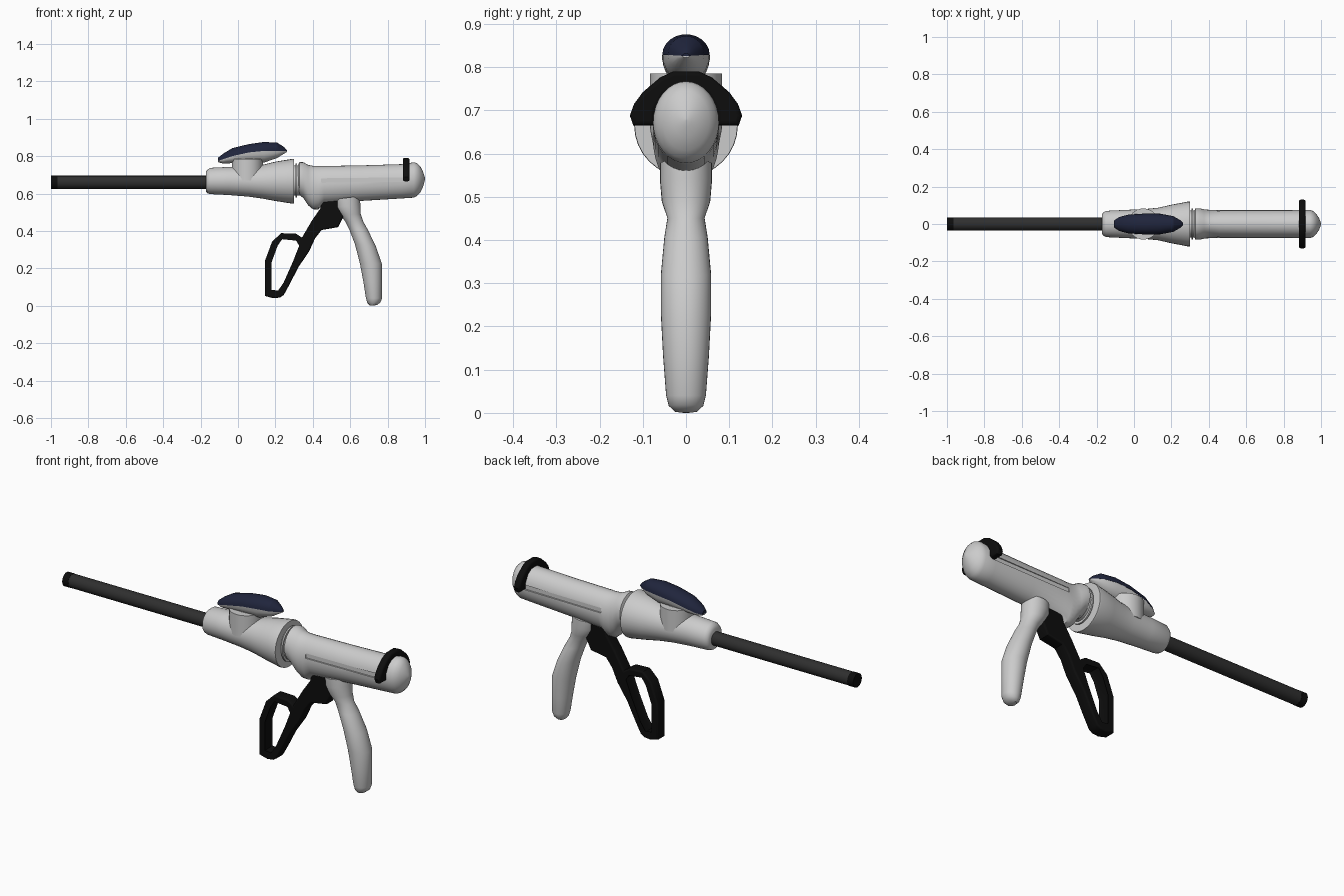
import bpy, bmesh, math
from mathutils import Vector, Matrix

if "Cube" in bpy.data.objects:
    bpy.data.objects.remove(bpy.data.objects["Cube"])


def material(name, rgb):
    m = bpy.data.materials.new(name)
    m.diffuse_color = (*rgb, 1)
    m.use_nodes = True
    m.node_tree.nodes["Principled BSDF"].inputs["Base Color"].default_value = m.diffuse_color
    return m


BLACK = material("black_plastic", (0.004, 0.004, 0.004))
CHARCOAL = material("charcoal_tube", (0.028, 0.028, 0.028))
NAVY = material("navy_plastic", (0.014, 0.018, 0.045))


def smooth(ob, mat=None, angle=35):
    bpy.ops.object.select_all(action='DESELECT')
    bpy.context.view_layer.objects.active = ob
    ob.select_set(True)
    if mat:
        ob.data.materials.clear()
        ob.data.materials.append(mat)
    bpy.ops.object.shade_smooth_by_angle(angle=math.radians(angle))
    return ob


def loft(name, sections, n=32, half=False, mat=None, angle=35):
    """Sections are (x1, z1, x2, z2, half width): an ellipse spanning two
    points of the side outline, or half an ellipse standing on the first."""
    bm = bmesh.new()
    rings = []
    for x1, z1, x2, z2, w in sections:
        p, q = Vector((x1, 0, z1)), Vector((x2, 0, z2))
        c, u = (p, q - p) if half else ((p + q) / 2, (q - p) / 2)
        arc = [math.pi * i / (n - 1) if half else 2 * math.pi * i / n for i in range(n)]
        rings.append([bm.verts.new(c + u * math.sin(a) + Vector((0, w * math.cos(a), 0)))
                      for a in arc])
    for a, b in zip(rings, rings[1:]):
        for i in range(n):
            j = (i + 1) % n
            bm.faces.new((a[i], a[j], b[j], b[i]))
    bm.faces.new(rings[0])
    bm.faces.new(rings[-1])
    bmesh.ops.recalc_face_normals(bm, faces=bm.faces)
    me = bpy.data.meshes.new(name)
    bm.to_mesh(me)
    bm.free()
    ob = bpy.data.objects.new(name, me)
    bpy.context.collection.objects.link(ob)
    return smooth(ob, mat, angle)


def cylinder(name, r, depth, loc, along_x=True, mat=None):
    bpy.ops.mesh.primitive_cylinder_add(vertices=32, radius=r, depth=depth, location=loc,
                                        rotation=(0, math.pi / 2 if along_x else 0, 0))
    bpy.context.object.name = name
    return smooth(bpy.context.object, mat)


def plate(name, outlines, half_thick, bevel, rotation, location, mat):
    """Flat outline (later outlines are holes) with rounded edges."""
    cu = bpy.data.curves.new(name, 'CURVE')
    cu.dimensions, cu.fill_mode = '2D', 'BOTH'
    cu.extrude, cu.bevel_depth, cu.offset = half_thick - bevel, bevel, -bevel
    cu.bevel_resolution = 2
    for pts in outlines:
        s = cu.splines.new('POLY')
        s.points.add(len(pts) - 1)
        for sp, (x, y) in zip(s.points, pts):
            sp.co = (x, y, 0, 1)
        s.use_cyclic_u = True
    ob = bpy.data.objects.new(name, cu)
    ob.rotation_euler, ob.location = rotation, location
    bpy.context.collection.objects.link(ob)
    bpy.ops.object.select_all(action='DESELECT')
    bpy.context.view_layer.objects.active = ob
    ob.select_set(True)
    bpy.ops.object.convert(target='MESH')
    return smooth(bpy.context.object, mat)


# Shaft and tip
cylinder("shaft", 0.035, 0.84, (-0.545, 0, 0.66), mat=CHARCOAL)
cylinder("shaft_tip", 0.036, 0.035, (-0.9825, 0, 0.66), mat=BLACK)

# Front housing flaring towards the joint: x, bottom, top, half width
front = [(-0.172, 0.612, 0.712, 0.05), (-0.165, 0.602, 0.726, 0.062), (-0.15, 0.597, 0.737, 0.07),
         (-0.05, 0.592, 0.742, 0.075), (0.06, 0.583, 0.745, 0.08), (0.13, 0.573, 0.753, 0.087),
         (0.2, 0.56, 0.77, 0.103), (0.29, 0.546, 0.785, 0.12), (0.3, 0.547, 0.784, 0.119)]
loft("front_housing", [(x, b, x, t, w) for x, b, t, w in front])

# Joint between housings
loft("joint_neck", [(x, 0.59, x, 0.75, 0.072) for x in (0.28, 0.34)])
loft("joint_ring", [(x, 0.578, x, 0.76, 0.082) for x in (0.308, 0.316)])

# Rear housing with belly bulge and rounded end cap
rear = [(0.322, 0.60, 0.755, 0.07), (0.328, 0.593, 0.768, 0.083), (0.35, 0.575, 0.767, 0.084),
        (0.375, 0.537, 0.753, 0.078), (0.40, 0.516, 0.748, 0.076), (0.43, 0.515, 0.747, 0.076),
        (0.46, 0.545, 0.747, 0.076), (0.65, 0.56, 0.75, 0.076), (0.88, 0.574, 0.757, 0.076),
        (0.94, 0.578, 0.767, 0.076), (0.958, 0.588, 0.762, 0.069), (0.975, 0.607, 0.745, 0.054),
        (0.99, 0.638, 0.715, 0.03), (0.997, 0.662, 0.694, 0.013), (1.0, 0.676, 0.68, 0.002)]
body = loft("rear_housing", [(x, b, x, t, w) for x, b, t, w in rear])

# Slide slots cut into both sides
for s in (-1, 1):
    bpy.ops.mesh.primitive_cube_add(size=1, location=(0.675, s * 0.118, 0.672))
    cutter = bpy.context.object
    cutter.hide_render = True
    cutter.scale = (0.46, 0.1, 0.024)
    cutter.rotation_euler.y = -0.012
    mod = body.modifiers.new("slot", 'BOOLEAN')
    mod.operation, mod.solver, mod.object = 'DIFFERENCE', 'EXACT', cutter
    bpy.context.view_layer.objects.active = body
    bpy.ops.object.modifier_apply(modifier=mod.name)
    bpy.data.objects.remove(cutter)
smooth(body)

# Pull-back knob arching over the rear housing
side = [(0.03, 0.79), (0.06, 0.776), (0.1, 0.742), (0.12, 0.715), (0.13, 0.688), (0.122, 0.665),
        (0.07, 0.665), (0.07, 0.7), (0.05, 0.735), (0.025, 0.75)]
knob = side + [(-y, z) for y, z in reversed(side)]
plate("retraction_knob", [knob], 0.018, 0.01, (math.pi / 2, 0, math.pi / 2), (0.899, 0, 0), BLACK)

# Fixed grip: front and rear outline points, half width
loft("grip", [(0.52, 0.57, 0.65, 0.585, 0.06), (0.522, 0.525, 0.654, 0.545, 0.06),
              (0.545, 0.487, 0.656, 0.49, 0.056), (0.572, 0.452, 0.67, 0.45, 0.043),
              (0.594, 0.41, 0.695, 0.405, 0.05), (0.625, 0.33, 0.738, 0.315, 0.058),
              (0.652, 0.225, 0.769, 0.225, 0.058), (0.67, 0.13, 0.77, 0.13, 0.053),
              (0.684, 0.04, 0.77, 0.04, 0.046), (0.692, 0.015, 0.762, 0.018, 0.04),
              (0.706, 0.001, 0.745, 0.005, 0.026), (0.718, 0.0, 0.73, 0.001, 0.008)])

# Trigger with finger loop
outer = [(0.45, 0.56), (0.575, 0.575), (0.575, 0.5), (0.535, 0.42), (0.447, 0.405), (0.412, 0.36),
         (0.38, 0.29), (0.322, 0.205), (0.278, 0.118), (0.245, 0.058), (0.225, 0.044),
         (0.19, 0.04), (0.144, 0.052), (0.144, 0.24), (0.182, 0.342), (0.23, 0.388),
         (0.31, 0.385), (0.342, 0.364), (0.395, 0.455), (0.44, 0.52)]
inner = [(0.232, 0.364), (0.315, 0.356), (0.336, 0.322), (0.3, 0.23), (0.25, 0.118),
         (0.218, 0.072), (0.172, 0.078), (0.172, 0.235), (0.205, 0.325)]
plate("trigger", [outer, inner], 0.032, 0.008, (math.pi / 2, 0, 0), (0, 0, 0), BLACK)

# Articulation lever on its round pedestal
cylinder("lever_pedestal", 0.083, 0.115, (0.05, 0, 0.7275), along_x=False)
# x, underside, seam, top, half width
lever = [(-0.108, 0.768, 0.774, 0.79, 0.018), (-0.08, 0.76, 0.783, 0.813, 0.037),
         (-0.03, 0.762, 0.8, 0.843, 0.05), (0.06, 0.763, 0.82, 0.865, 0.056),
         (0.14, 0.765, 0.828, 0.876, 0.055), (0.21, 0.79, 0.828, 0.872, 0.042),
         (0.245, 0.812, 0.827, 0.85, 0.022), (0.262, 0.822, 0.826, 0.832, 0.008)]
loft("lever_cap", [(x, s, x, t, w) for x, b, s, t, w in lever], 12, True, NAVY, 20)
loft("lever_base", [(x, s, x, b, w * 0.98) for x, b, s, t, w in lever], 12, True)
loft("lever_stem", [(-0.02, 0.72, 0.13, 0.72, 0.05), (-0.01, 0.79, 0.12, 0.79, 0.045)])
